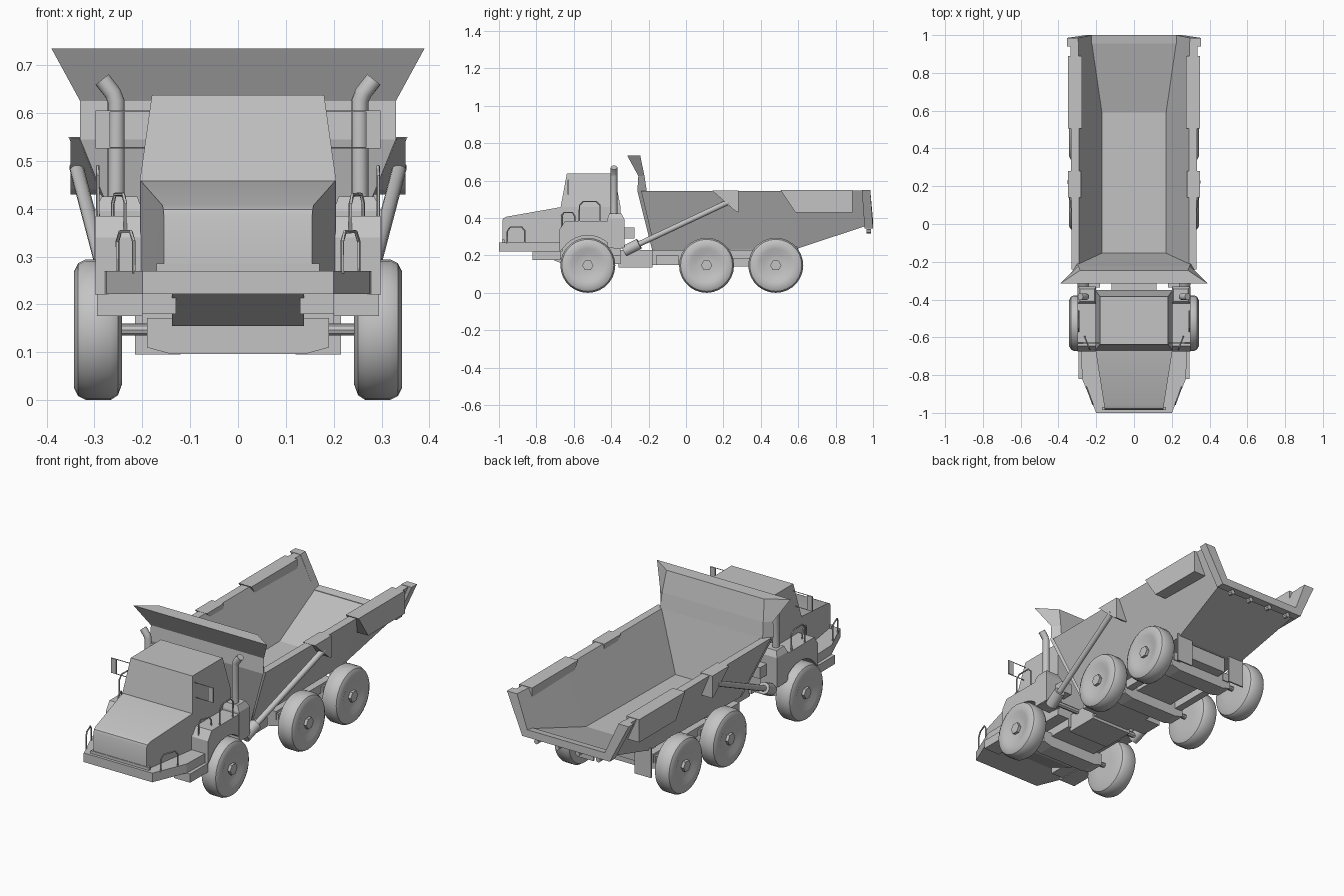
import bpy, bmesh, math
from mathutils import Vector

cube = bpy.data.objects.get("Cube")
if cube:
    bpy.data.objects.remove(cube, do_unlink=True)

grey = bpy.data.materials.new("light_grey")
grey.use_nodes = True
grey.diffuse_color = (0.55, 0.55, 0.55, 1)
grey.node_tree.nodes["Principled BSDF"].inputs["Base Color"].default_value = (0.55, 0.55, 0.55, 1)


def finish(obj, smooth):
    obj.data.materials.clear()
    obj.data.materials.append(grey)
    if smooth:
        bpy.ops.object.select_all(action='DESELECT')
        obj.select_set(True)
        bpy.context.view_layer.objects.active = obj
        bpy.ops.object.shade_smooth_by_angle(angle=math.radians(35))
    return obj


def loft(name, rings, smooth=False):
    """Bridge equal-sized closed rings and cap both ends."""
    bm = bmesh.new()
    loops = [[bm.verts.new(p) for p in ring] for ring in rings]
    n = len(loops[0])
    for a, b in zip(loops, loops[1:]):
        for i in range(n):
            j = (i + 1) % n
            bm.faces.new((a[i], a[j], b[j], b[i]))
    bm.faces.new(loops[0])
    bm.faces.new(loops[-1])
    bmesh.ops.recalc_face_normals(bm, faces=bm.faces)
    mesh = bpy.data.meshes.new(name)
    bm.to_mesh(mesh)
    bm.free()
    obj = bpy.data.objects.new(name, mesh)
    bpy.context.collection.objects.link(obj)
    return finish(obj, smooth)


def side_prism(name, pts, x0, x1):
    return loft(name, [[(x, y, z) for y, z in pts] for x in (x0, x1)])


def plan_prism(name, pts, z0, z1):
    return loft(name, [[(x, y, z) for x, y in pts] for z in (z0, z1)])


def box(name, x0, x1, y0, y1, z0, z1):
    return plan_prism(name, [(x0, y0), (x1, y0), (x1, y1), (x0, y1)], z0, z1)


def level(z, y0, y1, w0, w1):
    """Horizontal ring, half-width w0 at the front and w1 at the back."""
    return [(-w0, y0, z), (w0, y0, z), (w1, y1, z), (-w1, y1, z)]


def tube(name, pts, r, sides=6, smooth=True):
    """Round bar along a path, with mitred joints."""
    pts = [Vector(p) for p in pts]
    rings = []
    for i, p in enumerate(pts):
        d0 = (p - pts[max(i - 1, 0)]).normalized()
        d1 = (pts[min(i + 1, len(pts) - 1)] - p).normalized()
        d = (d0 + d1).normalized()
        u = d.cross(Vector((0.83, 0.31, 0.46))).normalized()
        v = d.cross(u)
        angles = [2 * math.pi * k / sides for k in range(sides)]
        rings.append([p + r * (u * math.cos(a) + v * math.sin(a)) for a in angles])
    return loft(name, rings, smooth)


# --- Dump bed: U-shaped sections from front to tail
def u_section(yt, yb, wo, wi, fo, fi, zt, zb, zf):
    half = [(wo, yt, zt), (fo, yb, zb)]
    inner = [(fi, yb, zf), (wi, yt, zt)]
    flip = lambda pts: [(-x, y, z) for x, y, z in reversed(pts)]
    return half + flip(half) + flip(inner) + inner


loft("dump_bed", [
    u_section(-0.24, -0.165, 0.33, 0.29, 0.2, 0.17, 0.545, 0.225, 0.25),
    u_section(0.59, 0.59, 0.335, 0.29, 0.2, 0.17, 0.545, 0.235, 0.26),
    u_section(0.96, 0.97, 0.335, 0.295, 0.245, 0.225, 0.548, 0.36, 0.38)])
loft("tail_frame", [
    u_section(0.94, 0.955, 0.355, 0.294, 0.255, 0.224, 0.55, 0.345, 0.378),
    u_section(0.985, 1.0, 0.355, 0.296, 0.255, 0.226, 0.55, 0.345, 0.385)])
loft("bed_front_wall_and_canopy", [
    level(0.225, -0.18, -0.15, 0.2, 0.19),
    level(0.545, -0.26, -0.21, 0.33, 0.3),
    level(0.625, -0.255, -0.222, 0.33, 0.295),
    level(0.735, -0.315, -0.245, 0.39, 0.285)])
for i in range(4):
    x = -0.18 + 0.12 * i
    tube("tail_light_%d" % i, [(x, 0.965, 0.33), (x, 0.99, 0.33)], 0.013, 8)

# --- Cab, hood and front platform
loft("hood", [
    [(-w, y, 0.27), (w, y, 0.27), (w, y, z), (-w, y, z)]
    for y, w, z in [(-0.982, 0.155, 0.385), (-0.977, 0.156, 0.398),
                    (-0.96, 0.158, 0.407), (-0.66, 0.205, 0.46)]], True)
loft("cab", [level(0.2, -0.67, -0.35, 0.205, 0.205),
             level(0.46, -0.67, -0.35, 0.205, 0.205),
             level(0.638, -0.637, -0.385, 0.18, 0.18)])
deck = [(0.2, -1.0), (0.275, -0.82), (0.28, -0.66)]
plan_prism("front_platform", deck + [(-x, y) for x, y in reversed(deck)], 0.222, 0.27)
loft("front_belly", [level(0.155, -0.66, -0.35, 0.138, 0.138),
                     level(0.222, -0.82, -0.35, 0.138, 0.138)])
box("grille_lip", -0.17, 0.17, -0.985, -0.97, 0.27, 0.285)

# --- Chassis
box("joint_frame", -0.12, 0.12, -0.36, -0.18, 0.135, 0.23)
box("rear_frame", -0.11, 0.11, -0.2, 0.58, 0.15, 0.23)
wheels = {"front": -0.525, "middle": 0.11, "rear": 0.48}
for label, y in wheels.items():
    tube(label + "_axle", [(-0.3, y, 0.147), (0.3, y, 0.147)], 0.013, 10)
    outline = [(-0.19, 0.11), (-0.14, 0.096), (0.14, 0.096), (0.19, 0.11),
               (0.19, 0.172), (-0.19, 0.172)]
    loft(label + "_axle_housing",
         [[(x, yy, z) for x, z in outline] for yy in (y - 0.045, y + 0.045)])

# --- Tyre cross-section as (radius, x)
tyre = [(0.06, 0.243), (0.115, 0.243), (0.137, 0.251), (0.147, 0.266), (0.147, 0.318),
        (0.139, 0.334), (0.122, 0.343), (0.09, 0.34), (0.065, 0.33), (0.03, 0.328)]


def wheel(name, s, y, seg=28):
    rings = [[(s * x, y + r * math.cos(2 * math.pi * k / seg),
               0.147 + r * math.sin(2 * math.pi * k / seg)) for k in range(seg)]
             for r, x in tyre]
    loft(name, rings, True)
    loft(name + "_hub", [[(s * x, y + 0.03 * math.cos(math.pi * k / 3),
                           0.147 + 0.03 * math.sin(math.pi * k / 3)) for k in range(6)]
                         for x in (0.32, 0.343)])


# --- Everything that repeats on both sides
for side, s in (("left_", 1), ("right_", -1)):
    for label, y in wheels.items():
        wheel(side + label + "_wheel", s, y)

    # Front fender with wheel arch
    arch = [(-0.525 + 0.16 * math.cos(math.radians(a)),
             0.147 + 0.16 * math.sin(math.radians(a))) for a in range(35, 150, 10)]
    side_prism(side + "fender", [(-0.675, 0.22), (-0.675, 0.34), (-0.645, 0.385),
               (-0.4, 0.385), (-0.345, 0.33), (-0.345, 0.235)] + arch, s * 0.2, s * 0.298)
    box(side + "step", s * 0.2, s * 0.295, -0.82, -0.67, 0.176, 0.222)
    box(side + "bumper_bracket", s * 0.13, s * 0.2, -0.8, -0.64, 0.18, 0.222)

    # Exhaust housing and bent pipe
    loft(side + "exhaust_box", [
        [(s * a, c, z), (s * b, c, z), (s * b, d, z), (s * a, d, z)]
        for a, b, c, d, z in [(0.2, 0.3, -0.42, -0.33, 0.24), (0.2, 0.3, -0.42, -0.33, 0.395),
                              (0.21, 0.285, -0.41, -0.345, 0.425)]])
    tube(side + "exhaust_pipe", [(s * 0.255, -0.385, 0.42), (s * 0.255, -0.385, 0.625),
         (s * 0.262, -0.385, 0.642), (s * 0.284, -0.385, 0.67)], 0.018, 12)

    # Handrails
    for i, (xa, xb, ya, yb, z0, z1) in enumerate([
            (0.218, 0.252, -0.955, -0.862, 0.265, 0.352),
            (0.235, 0.262, -0.665, -0.595, 0.34, 0.43),
            (0.293, 0.293, -0.57, -0.46, 0.38, 0.488)]):
        rail = [(0, z0), (0, z1 - 0.02), (0.18, z1), (0.82, z1), (1, z1 - 0.02), (1, z0)]
        tube(side + "handrail_%d" % i, [(s * (xa + t * (xb - xa)), ya + t * (yb - ya), z)
                                        for t, z in rail], 0.004, 5)

    # Mirror on two thin arms
    for z in (0.527, 0.604):
        tube(side + "mirror_arm", [(s * 0.18, -0.63, z), (s * 0.298, -0.63, z)], 0.002, 4)
    box(side + "mirror", s * 0.268, s * 0.298, -0.634, -0.626, 0.527, 0.604)

    # Hoist cylinder and rod
    tube(side + "hoist_barrel", [(s * 0.268, -0.33, 0.222), (s * 0.278, -0.25, 0.262)], 0.03, 12)
    tube(side + "hoist_rod", [(s * 0.275, -0.28, 0.247), (s * 0.338, 0.23, 0.487)], 0.015, 12)
    tube(side + "hoist_pin", [(s * 0.1, -0.3, 0.225), (s * 0.28, -0.3, 0.225)], 0.014, 8)
    box(side + "hoist_bracket", s * 0.18, s * 0.24, -0.335, -0.275, 0.29, 0.35)

    # Bed side ribs
    side_prism(side + "hoist_rib", [(0.14, 0.547), (0.28, 0.547), (0.28, 0.43), (0.26, 0.44)],
               s * 0.28, s * 0.35)
    side_prism(side + "rear_rib", [(0.505, 0.55), (0.89, 0.55), (0.89, 0.43), (0.585, 0.43)],
               s * 0.275, s * 0.35)

    # Chassis side boxes, bogie beams and mud flaps
    box(side + "chassis_box", s * 0.1, s * 0.2, -0.16, -0.04, 0.15, 0.2)
    box(side + "bogie_beam", s * 0.14, s * 0.18, 0.06, 0.53, 0.14, 0.185)
    box(side + "mud_flap", s * 0.12, s * 0.215, 0.592, 0.6, 0.095, 0.25)
